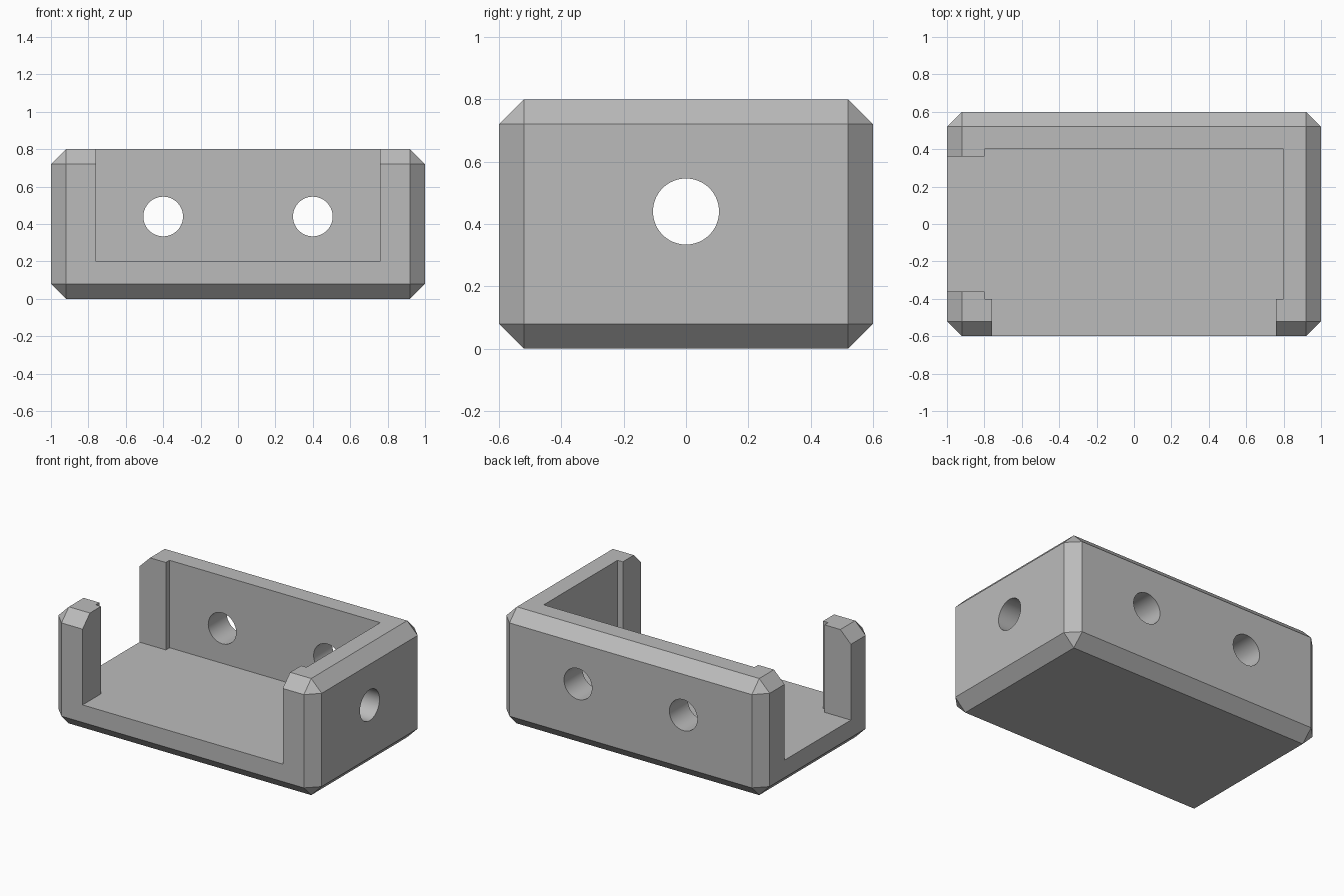
import bpy, bmesh, math
from mathutils import Matrix

cube = bpy.data.objects.get("Cube")
if cube:
    bpy.data.objects.remove(cube, do_unlink=True)

LENGTH, DEPTH, HEIGHT = 2.0, 1.2, 0.8
CHAMFER = 0.08
FLOOR = 0.2
HOLE_RADIUS, HOLE_Z = 0.106, 0.44

grey = bpy.data.materials.new("plain_grey")
grey.use_nodes = True
colour = (0.5, 0.5, 0.5, 1)
grey.diffuse_color = colour
grey.node_tree.nodes["Principled BSDF"].inputs["Base Color"].default_value = colour


def make_object(name, bm):
    bmesh.ops.recalc_face_normals(bm, faces=bm.faces)
    mesh = bpy.data.meshes.new(name)
    bm.to_mesh(mesh)
    bm.free()
    mesh.materials.append(grey)
    obj = bpy.data.objects.new(name, mesh)
    bpy.context.collection.objects.link(obj)
    return obj


def prism(name, outline, bottom, top):
    bm = bmesh.new()
    face = bm.faces.new([bm.verts.new((x, y, bottom)) for x, y in outline])
    out = bmesh.ops.extrude_face_region(bm, geom=[face])
    verts = [v for v in out["geom"] if isinstance(v, bmesh.types.BMVert)]
    bmesh.ops.translate(bm, verts=verts, vec=(0, 0, top - bottom))
    return make_object(name, bm)


def hole(name, centre, axis):
    bm = bmesh.new()
    turn = Matrix.Rotation(math.pi / 2, 4, "Y" if axis == "X" else "X")
    bmesh.ops.create_cone(bm, cap_ends=True, segments=64, radius1=HOLE_RADIUS,
                          radius2=HOLE_RADIUS, depth=0.5,
                          matrix=Matrix.Translation(centre) @ turn)
    return make_object(name, bm)


def cut(obj, cutter):
    cutter.hide_render = True
    mod = obj.modifiers.new("cut", "BOOLEAN")
    mod.operation = "DIFFERENCE"
    mod.solver = "EXACT"
    mod.object = cutter
    bpy.context.view_layer.objects.active = obj
    bpy.ops.object.modifier_apply(modifier=mod.name)
    bpy.data.objects.remove(cutter, do_unlink=True)


# Chamfered outer block
bm = bmesh.new()
bmesh.ops.create_cube(bm, size=1, matrix=Matrix.Translation((0, 0, HEIGHT / 2))
                      @ Matrix.Diagonal((LENGTH, DEPTH, HEIGHT, 1)))
bmesh.ops.bevel(bm, geom=bm.edges[:], offset=CHAMFER, segments=1,
                profile=0.5, affect="EDGES")
tray = make_object("open_tray", bm)

# Inner pocket, open at the front and at the right end
outline = [(-0.8, 0.4), (0.8, 0.4), (0.8, -0.4), (0.76, -0.4), (0.76, -0.7),
           (-0.76, -0.7), (-0.76, -0.4), (-0.8, -0.4), (-0.8, -0.36),
           (-1.1, -0.36), (-1.1, 0.36), (-0.8, 0.36)]
cut(tray, prism("pocket_cutter", outline, FLOOR, HEIGHT + 0.2))

# Two holes in the back wall and one in the left wall
for x in (-0.4, 0.4):
    cut(tray, hole("back_hole_cutter", (x, 0.5, HOLE_Z), "Y"))
cut(tray, hole("side_hole_cutter", (0.9, 0, HOLE_Z), "X"))

# Smooth hole walls, sharp everywhere else
bpy.ops.object.select_all(action="DESELECT")
tray.select_set(True)
bpy.context.view_layer.objects.active = tray
bpy.ops.object.shade_smooth_by_angle(angle=math.radians(30))
